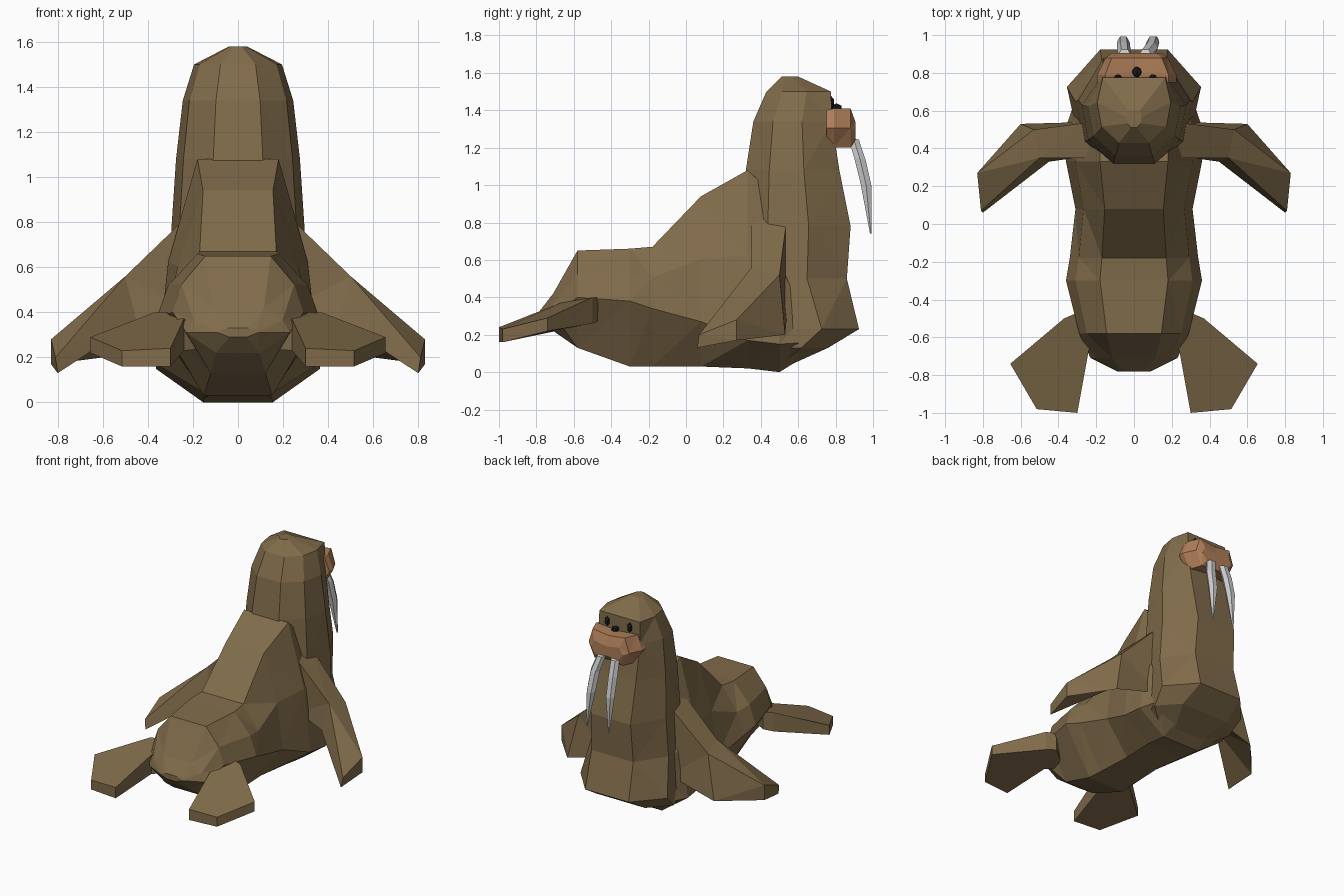
import bpy, bmesh
from mathutils import Vector
from math import cos, sin, tau

if "Cube" in bpy.data.objects:
    bpy.data.objects.remove(bpy.data.objects["Cube"])


def material(name, rgb):
    m = bpy.data.materials.new(name)
    m.diffuse_color = (*rgb, 1)
    m.use_nodes = True
    m.node_tree.nodes["Principled BSDF"].inputs["Base Color"].default_value = m.diffuse_color
    return m


HIDE = material("hide brown", (0.22, 0.15, 0.07))
TAN = material("muzzle tan", (0.43, 0.21, 0.10))
BLACK = material("black", (0.01, 0.01, 0.01))


def loft(name, rings, mat=None):
    """Skin a list of equal-length point rings and cap both ends."""
    bm = bmesh.new()
    vs = [[bm.verts.new(p) for p in r] for r in rings]
    n = len(vs[0])
    for a, b in zip(vs, vs[1:]):
        for i in range(n):
            j = (i + 1) % n
            bm.faces.new((a[i], a[j], b[j], b[i]))
    bm.faces.new(vs[0][::-1])
    bm.faces.new(vs[-1])
    bmesh.ops.triangulate(bm, faces=[f for f in bm.faces if len(f.verts) == 4])
    bmesh.ops.recalc_face_normals(bm, faces=bm.faces)
    me = bpy.data.meshes.new(name)
    bm.to_mesh(me)
    bm.free()
    ob = bpy.data.objects.new(name, me)
    bpy.context.collection.objects.link(ob)
    if mat:
        me.materials.append(mat)
    return ob


def both(half):
    """Close a half outline by mirroring it over x = 0."""
    return half + [(-x, y, z) for x, y, z in reversed(half)]


# Torso: sections along y as (y, bottom, widest height, top, half width)
torso = [(-0.78, 0.29, 0.31, 0.33, 0.09), (-0.71, 0.22, 0.31, 0.42, 0.23),
         (-0.58, 0.13, 0.40, 0.65, 0.29),
         (-0.30, 0.03, 0.38, 0.66, 0.36), (-0.18, 0.03, 0.34, 0.67, 0.34),
         (0.08, 0.03, 0.27, 0.94, 0.31), (0.33, 0.02, 0.17, 1.08, 0.36),
         (0.50, 0.00, 0.15, 0.92, 0.365), (0.66, 0.10, 0.16, 0.50, 0.31)]
loft("torso", [both([(0.42 * w, y, b), (w, y, m), (0.86 * w, y, (m + t) / 2), (0.5 * w, y, t)])
               for y, b, m, t, w in torso], HIDE)

# Chest, neck and head: sections up z as (z, back, front, half width, front flatness)
neck = [(0.04, 0.40, 0.56, 0.18, 0.6), (0.13, 0.38, 0.76, 0.33, 0.6),
        (0.23, 0.40, 0.925, 0.355, 0.5),
        (0.50, 0.30, 0.86, 0.31, 0.55), (0.78, 0.29, 0.88, 0.295, 0.55),
        (1.08, 0.32, 0.82, 0.275, 0.6), (1.34, 0.36, 0.78, 0.245, 0.7),
        (1.50, 0.43, 0.775, 0.195, 0.85), (1.58, 0.51, 0.60, 0.04, 0.8)]
loft("neck_and_head", [both([(q * w, f, z), (w, b + 0.62 * (f - b), z),
                             (0.88 * w, b + 0.25 * (f - b), z), (0.4 * w, b, z)])
                       for z, b, f, w, q in neck], HIDE)

# Front flippers: shoulder, elbow and tip sections; rear flippers: slab outline
front_sections = [
    [(.22, .54, .83), (.22, .35, .83), (.24, .36, .42), (.24, .54, .30)],
    [(.53, .50, .52), (.50, .35, .56), (.45, .33, .36), (.60, .53, .20)],
    [(.83, .27, .28), (.81, .07, .20), (.80, .06, .13), (.83, .27, .17)]]
rear_outline = [(.13, -.60, .36, .24), (.30, -.47, .40, .27), (.37, -.50, .40, .26),
                (.655, -.74, .29, .22), (.515, -.98, .23, .16), (.30, -1.0, .24, .16),
                (.24, -.67, .37, .23)]
for side, s in (("right", 1), ("left", -1)):
    loft("front_flipper_" + side,
         [[(s * x, y, z) for x, y, z in r] for r in front_sections], HIDE)
    loft("rear_flipper_" + side,
         [[(s * p[0], p[1], p[k]) for p in rear_outline] for k in (3, 2)], HIDE)

# Muzzle: sections along y with a shallow centre groove
muzzle = [(0.75, 1.21, 1.40, 0.21), (0.79, 1.20, 1.41, 0.21), (0.88, 1.20, 1.41, 0.165),
          (0.905, 1.24, 1.34, 0.13)]
loft("muzzle", [[(0.015 + x, y, z) for x, y, z in
                 both([(0.005, y, b + .015), (0.7 * w, y, b), (w, y, 0.5 * (b + t)),
                       (0.8 * w, y, t), (0.01, y, t - .015)])]
                for y, b, t, w in muzzle], TAN)

# Tusks: tapering six-sided prongs
for side, x0, x1 in (("left", -0.05, -0.06), ("right", 0.06, 0.12)):
    path = [(x0, .895, 1.25, .034), ((x0 + x1) / 2, .93, 1.14, .036),
            ((2 * x1 + x0) / 3, .963, 1.00, .034), (x1, .988, 0.74, .005)]
    loft("tusk_" + side, [[(x + r * cos(i * tau / 6), y + r * sin(i * tau / 6),
                            z - 0.25 * r * sin(i * tau / 6)) for i in range(6)]
                          for x, y, z, r in path])

# Eyes and nose: small faceted beads
for name, loc, scale in (("eye_left", (-0.085, .775, 1.44), (.022, .02, .038)),
                         ("eye_right", (0.1, .775, 1.44), (.022, .02, .038)),
                         ("nose", (0.015, .805, 1.415), (.028, .03, .022))):
    bpy.ops.mesh.primitive_ico_sphere_add(subdivisions=1, radius=1, location=loc)
    ob = bpy.context.object
    ob.name, ob.scale = name, Vector(scale)
    ob.data.materials.append(BLACK)
